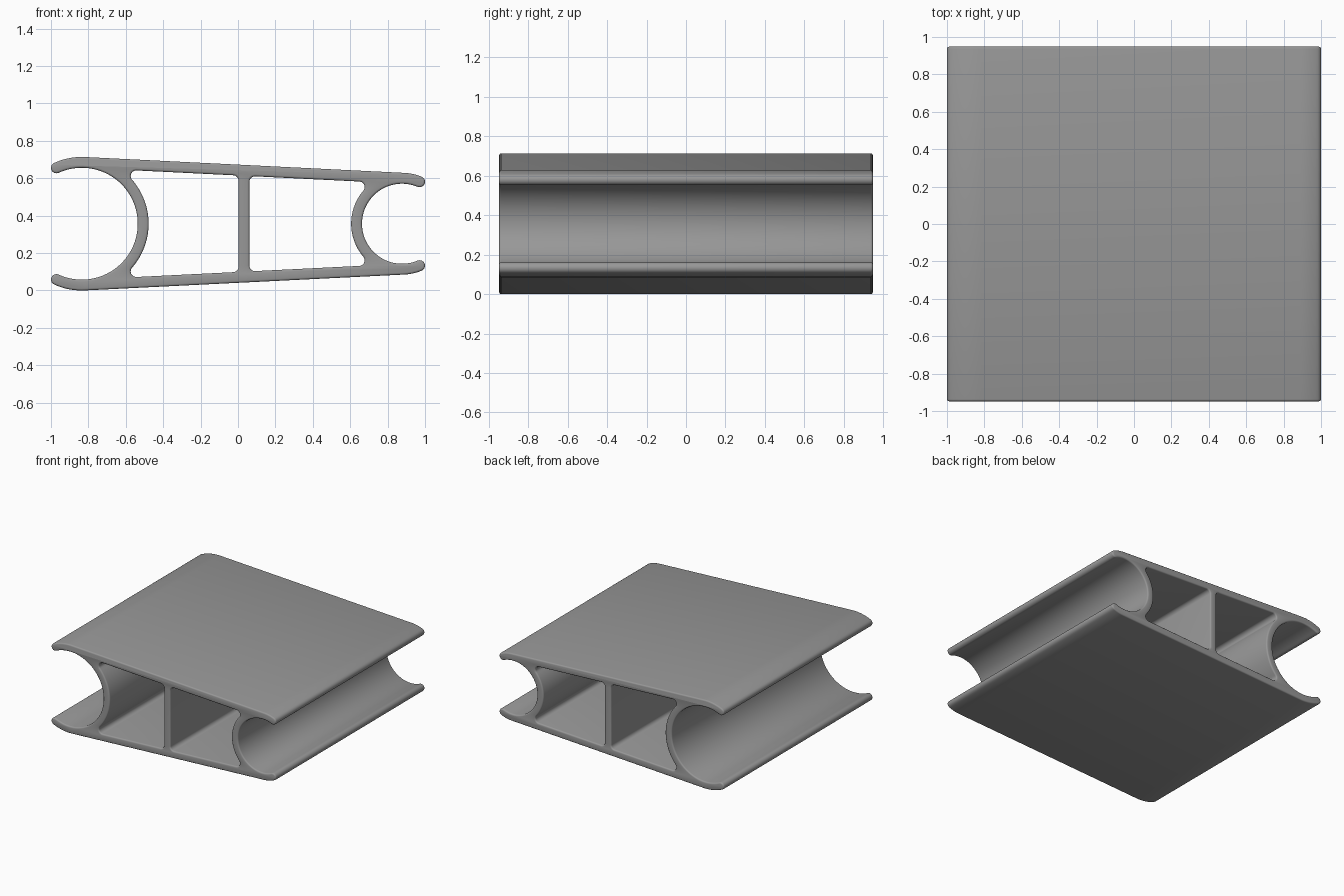
import bpy, bmesh, math
from mathutils import Vector

if "Cube" in bpy.data.objects:
    bpy.data.objects.remove(bpy.data.objects["Cube"])

MID_Z = 0.357          # height of the symmetry plane
LENGTH = 1.896         # extrusion length along y
T, F, B = 0.058, 0.03, 0.011   # wall thickness, fillet radius, end-edge rounding
C1, R1 = Vector((-0.835, 0)), 0.357   # large socket centre, outer radius
C2, R2 = Vector((0.877, 0)), 0.272    # small socket centre, outer radius
WEB_X = 0.032
TIP = 1 - T / 2        # x distance of lip tip centres

tilt = math.asin((R1 - R2) / (C2.x - C1.x))
n = Vector((math.sin(tilt), math.cos(tilt)))      # normal of the upper skin
d = Vector((math.cos(tilt), -math.sin(tilt)))     # direction of the upper skin


def arc(c, r, a0, a1, steps):
    return [Vector((c[0] + r * math.cos(a0 + (a1 - a0) * i / steps),
                    c[1] + r * math.sin(a0 + (a1 - a0) * i / steps)))
            for i in range(steps + 1)]


def ang(v):
    return math.atan2(v.y, v.x)


def mirrored(half):
    """Close an upper half outline with its reflection."""
    pts = half + [Vector((p.x, -p.y)) for p in reversed(half)]
    out = []
    for p in pts:
        if not out or (p - out[-1]).length > 1e-4:
            out.append(p)
    if (out[0] - out[-1]).length < 1e-4:
        out.pop()
    return out


def outline():
    m1, m2 = R1 - T / 2, R2 - T / 2
    a1 = math.acos((-TIP - C1.x) / m1)
    a2 = math.acos((TIP - C2.x) / m2)
    tip1 = C1 + m1 * Vector((math.cos(a1), math.sin(a1)))
    tip2 = C2 + m2 * Vector((math.cos(a2), math.sin(a2)))
    skin = ang(n)
    return mirrored(
        arc(C1, R1 - T, 0, a1, 36)                      # large socket
        + arc(tip1, T / 2, a1 + math.pi, a1, 10)        # large lip
        + arc(C1, R1, a1, skin, 10)
        + arc(C2, R2, skin, a2, 8)
        + arc(tip2, T / 2, a2, a2 - math.pi, 10)        # small lip
        + arc(C2, R2 - T, a2, math.pi, 36))             # small socket


def chamber(c, r, side):
    """Opening between a socket wall and the web; side is +1 right of the socket."""
    h = r - T - F
    fc = c + n * h + d * side * math.sqrt((r + F) ** 2 - h * h)
    wx = WEB_X - side * T / 2 - side * F
    wc = Vector((wx, (h - n.x * (wx - c.x)) / n.y))
    a = ang(fc - c)
    start = 0 if side > 0 else math.pi
    back, up = ang(c - fc), ang(n)
    if side > 0:
        back += 2 * math.pi
        web_end = 0
    else:
        web_end = math.pi
    return mirrored(arc(c, r, start, a, 18)
                    + arc(fc, F, back, up, 10)
                    + arc(wc, F, up, web_end, 8))


# Flat profile with openings, extruded with softly rounded ends
curve = bpy.data.curves.new("profile", 'CURVE')
curve.dimensions = '2D'
curve.fill_mode = 'BOTH'
curve.extrude = LENGTH / 2 - B
curve.bevel_depth = B
curve.bevel_resolution = 2
curve.offset = -B
for pts in (outline(), chamber(C1, R1, 1), chamber(C2, R2, -1)):
    s = curve.splines.new('POLY')
    s.points.add(len(pts) - 1)
    for sp, p in zip(s.points, pts):
        sp.co = (p.x, p.y, 0, 1)
    s.use_cyclic_u = True
helper = bpy.data.objects.new("profile", curve)
bpy.context.collection.objects.link(helper)
bpy.context.view_layer.update()
mesh = bpy.data.meshes.new_from_object(
    helper.evaluated_get(bpy.context.evaluated_depsgraph_get()))
bpy.data.objects.remove(helper)

# Weld the caps and stand the profile upright
bm = bmesh.new()
bm.from_mesh(mesh)
bmesh.ops.remove_doubles(bm, verts=bm.verts, dist=1e-5)
for v in bm.verts:
    x, y, z = v.co
    v.co = (x, -z, y + MID_Z)
bmesh.ops.recalc_face_normals(bm, faces=bm.faces)
bm.to_mesh(mesh)
bm.free()

grey = bpy.data.materials.new("metal grey")
grey.diffuse_color = (0.31, 0.31, 0.31, 1)
grey.use_nodes = True
grey.node_tree.nodes["Principled BSDF"].inputs["Base Color"].default_value = grey.diffuse_color
mesh.materials.clear()
mesh.materials.append(grey)
body = bpy.data.objects.new("connector_extrusion", mesh)
bpy.context.collection.objects.link(body)
bpy.context.view_layer.objects.active = body
body.select_set(True)
bpy.ops.object.shade_smooth_by_angle(angle=math.radians(35))
